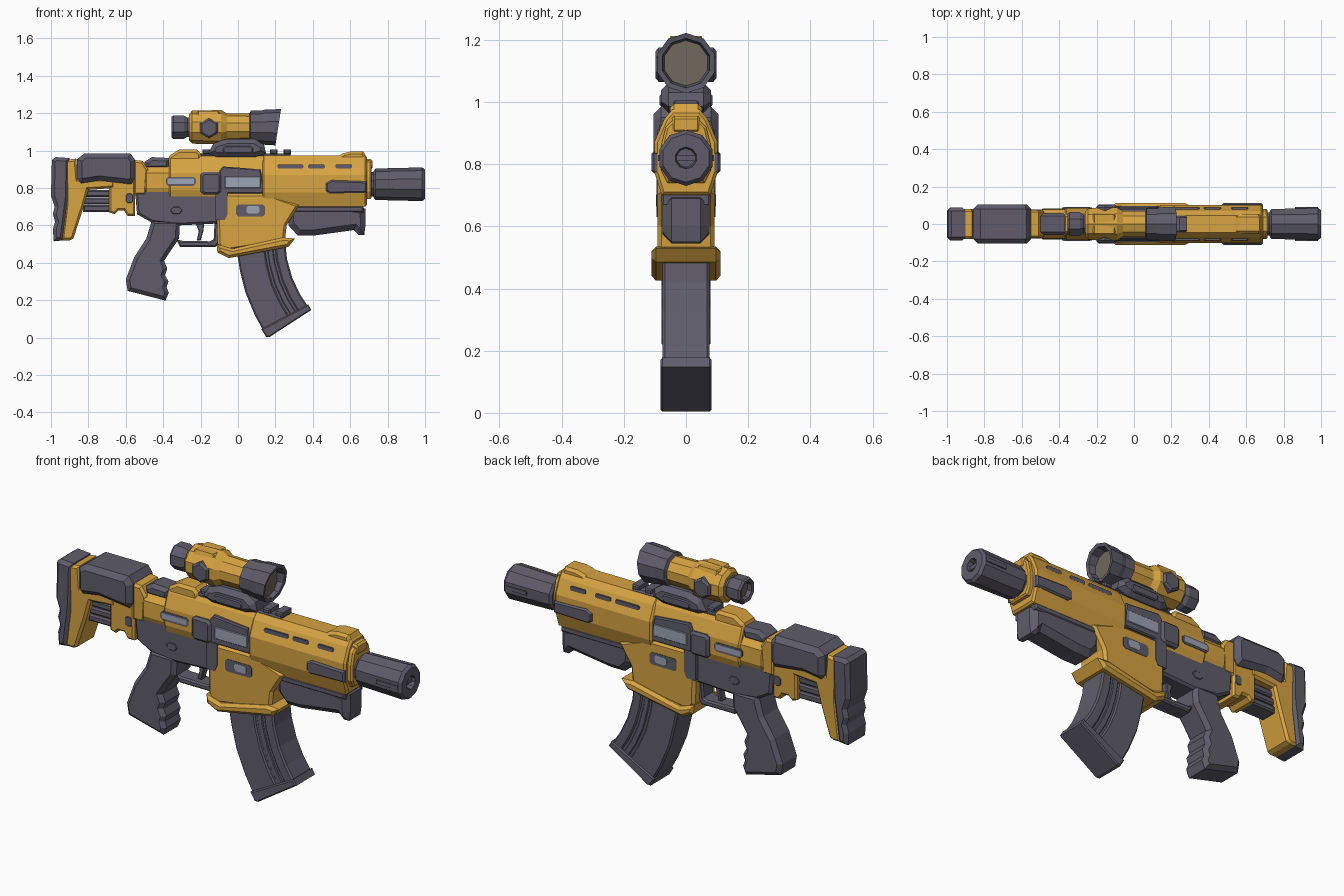
import bpy, bmesh, math

def material(name, rgb):
    m = bpy.data.materials.new(name)
    m.diffuse_color = (*rgb, 1)
    return m

YELLOW = material("mustard_yellow", (0.68, 0.37, 0.055))
DARK = material("slate_grey", (0.115, 0.108, 0.145))
LIGHT = material("light_steel", (0.33, 0.37, 0.46))
LENS = material("lens_brown", (0.165, 0.138, 0.11))

def finish(name, bm, mat):
    bmesh.ops.recalc_face_normals(bm, faces=bm.faces[:])
    me = bpy.data.meshes.new(name)
    bm.to_mesh(me)
    bm.free()
    me.materials.append(mat)
    ob = bpy.data.objects.new(name, me)
    bpy.context.collection.objects.link(ob)
    return ob

def solid(name, pts, a, b, mat, bevel=0.0, axis='y'):
    """Extrude a profile (xz along y, or yz along x) from a to b, chamfering the cap rims."""
    bm = bmesh.new()
    place = (lambda u, v, w: (u, w, v)) if axis == 'y' else (lambda u, v, w: (w, u, v))
    r0 = [bm.verts.new(place(u, v, a)) for u, v in pts]
    r1 = [bm.verts.new(place(u, v, b)) for u, v in pts]
    n = len(pts)
    caps = [bm.faces.new(r0[::-1]), bm.faces.new(r1)]
    for i in range(n):
        bm.faces.new((r0[i], r0[(i + 1) % n], r1[(i + 1) % n], r1[i]))
    bmesh.ops.recalc_face_normals(bm, faces=bm.faces[:])
    if bevel:
        edges = list({e for f in caps for e in f.edges})
        bmesh.ops.bevel(bm, geom=edges, offset=bevel, segments=1, affect='EDGES', clamp_overlap=False)
    return finish(name, bm, mat)

def slab(name, pts, half, mat, bevel=0.0):
    return solid(name, pts, -half, half, mat, bevel)

def rect(x0, x1, z0, z1, c=0.0):
    """Rectangle with cut corners."""
    if not c:
        return [(x0, z0), (x1, z0), (x1, z1), (x0, z1)]
    return [(x0 + c, z0), (x1 - c, z0), (x1, z0 + c), (x1, z1 - c),
            (x1 - c, z1), (x0 + c, z1), (x0, z1 - c), (x0, z0 + c)]

def ring_pts(cx, cz, r, n):
    return [(cx + r * math.cos(2 * math.pi * (i + .5) / n),
             cz + r * math.sin(2 * math.pi * (i + .5) / n)) for i in range(n)]

def lathe(name, rings, cz, n, mat):
    """Loft rings of (x, radius, slant) along x around height cz."""
    bm = bmesh.new()
    loops = []
    for x, r, slant in rings:
        loops.append([bm.verts.new((x + slant * (v - cz) / r, u, v)) for u, v in ring_pts(0, cz, r, n)])
    for p, q in zip(loops, loops[1:]):
        for i in range(n):
            bm.faces.new((p[i], p[(i + 1) % n], q[(i + 1) % n], q[i]))
    bm.faces.new(loops[0][::-1])
    bm.faces.new(loops[-1])
    return finish(name, bm, mat)

def sym(half):
    """Mirror a half cross-section (y, z), listed top to bottom."""
    return half + [(-y, z) for y, z in reversed(half)]

# --- Stock
slab("butt_pad", [(-.995, .95), (-.975, .965), (-.90, .96), (-.905, .75), (-.935, .52), (-.985, .515),
                  (-.99, .58), (-.978, .62), (-.99, .66), (-.98, .70), (-1, .76)], .088, DARK, .018)
slab("stock_frame", [(-.925, .95), (-.865, .957), (-.855, .85), (-.66, .85), (-.66, .80), (-.80, .79),
                     (-.825, .70), (-.88, .53), (-.90, .52), (-.945, .52), (-.92, .72)], .08, YELLOW, .012)
slab("cheek_pad", [(-.86, .85), (-.84, .825), (-.74, .84), (-.57, .82), (-.55, .85), (-.55, .95),
                   (-.575, .985), (-.82, .985), (-.86, .955)], .105, DARK, .025)
for i, z in enumerate((.69, .73, .77)):
    slab(f"stock_rod_{i}", rect(-.83, -.66, z - .018, z + .018), .05, DARK, .008)
slab("stock_clamp", [(-.69, .85), (-.69, .67), (-.66, .66), (-.64, .68), (-.61, .68), (-.59, .65),
                     (-.55, .65), (-.55, .85)], .075, YELLOW, .01)
slab("stock_latch", rect(-.60, -.56, .72, .77, .01), .078, DARK, .003)
slab("rear_collar", [(-.56, .76), (-.49, .76), (-.48, .90), (-.51, .945), (-.56, .95)], .076, YELLOW, .012)

# --- Receiver
slab("lower_receiver", [(-.55, .78), (-.54, .66), (-.46, .615), (-.32, .60), (-.11, .61), (-.09, .64),
                        (-.09, .80), (-.5, .80)], .073, DARK, .012)
slab("receiver_bolt", rect(-.36, -.30, .66, .70, .015), .077, DARK, .003)
solid("upper_rear", sym([(.05, .915), (.078, .88), (.082, .80), (.068, .765)]), -.50, -.36, YELLOW, .01, 'x')
solid("upper_receiver", sym([(.045, .97), (.06, .95), (.086, .88), (.086, .79), (.07, .745)]),
      -.37, .20, YELLOW, .008, 'x')
slab("charging_cover", [(-.50, .90), (-.37, .90), (-.36, .96), (-.46, .965), (-.50, .94)], .06, DARK, .018)
slab("rear_hump", [(-.385, .93), (-.19, .93), (-.20, .985), (-.22, 1.005), (-.315, 1.005), (-.365, .975)],
     .055, YELLOW, .014)
slab("rear_slot_frame", rect(-.385, -.225, .812, .86, .012), .0885, DARK)
slab("rear_slot", rect(-.378, -.235, .822, .852), .0905, LIGHT)
slab("port_frame", [(-.10, .77), (.13, .77), (.14, .80), (.12, .90), (-.08, .915), (-.10, .89)], .092, DARK, .006)
slab("port_block", rect(-.20, -.09, .765, .885, .015), .104, DARK, .012)
slab("port_bolt", rect(-.07, .12, .80, .862), .096, LIGHT, .003)

# --- Handguard
solid("handguard", sym([(.045, .975), (.07, .945), (.102, .87), (.102, .775), (.078, .70)]),
      .13, .69, YELLOW, .01, 'x')
slab("handguard_front_ridge", [(.50, .95), (.56, .985), (.60, .995), (.67, .995), (.69, .96), (.69, .93)],
     .052, YELLOW, .014)
for i, (a, b) in enumerate(((.21, .35), (.375, .465), (.52, .61))):
    slab(f"vent_slot_{i}", rect(a, b, .905, .926, .006), .0875, DARK)
slab("side_grip_plate", [(.47, .785), (.49, .77), (.69, .775), (.69, .835), (.50, .842), (.47, .825)],
     .111, DARK, .008)
solid("front_cap", sym([(.035, .95), (.065, .92), (.08, .86), (.08, .78), (.06, .74)]),
      .67, .715, YELLOW, .008, 'x')
slab("front_cap_top", rect(.68, .72, .90, .955, .01), .045, YELLOW, .008)

# --- Barrel and muzzle
lathe("barrel_neck", [(.68, .066, 0), (.74, .066, 0)], .82, 10, DARK)
lathe("muzzle", [(.725, .07, 0), (.735, .084, 0), (.985, .09, 0), (1.0, .078, 0), (1.0, .035, 0),
                 (.97, .03, 0)], .82, 10, DARK)
slab("muzzle_side_rib", rect(.86, .985, .81, .83), .09, DARK)

# --- Foregrip under the handguard
slab("foregrip", [(.26, .705), (.27, .60), (.32, .545), (.40, .545), (.62, .575), (.645, .55), (.675, .55),
                  (.682, .60), (.682, .69), (.60, .705)], .076, DARK, .03)
slab("foregrip_rail", rect(.28, .67, .67, .705), .08, DARK, .008)

# --- Magazine well
slab("magazine_well", [(-.115, .77), (-.11, .50), (-.08, .46), (.25, .51), (.26, .60), (.31, .68),
                       (.33, .71), (.16, .77)], .092, YELLOW, .014)
slab("magazine_well_lip", [(-.115, .50), (-.11, .455), (-.05, .425), (.27, .485), (.305, .53), (.24, .535),
                           (-.03, .475)], .111, YELLOW, .015)
slab("well_rear_plate", [(-.12, .63), (-.07, .63), (-.055, .66), (-.055, .775), (-.12, .775)], .0945, DARK)
slab("well_window", rect(-.01, .145, .648, .712, .012), .0945, DARK)
slab("well_window_pin", rect(.045, .115, .663, .703, .01), .0965, LIGHT)

# --- Magazine: curved back and front edges, strips lofted between them
BACK = [(-.01, .48), (.01, .36), (.04, .24), (.09, .12), (.145, .02)]
FRONT = [(.25, .53), (.262, .42), (.29, .32), (.33, .235), (.385, .15)]

def mag_strip(name, t0, t1, half, bevel):
    at = lambda t: [(p[0] + (q[0] - p[0]) * t, p[1] + (q[1] - p[1]) * t) for p, q in zip(BACK, FRONT)]
    slab(name, at(t0) + at(t1)[::-1], half, DARK, bevel)

mag_strip("magazine_core", .02, .98, .069, .004)
mag_strip("magazine_rear_side", 0, .58, .076, .008)
mag_strip("magazine_rib", .62, .74, .074, .004)
mag_strip("magazine_front_side", .78, 1, .076, .008)
slab("magazine_base", [(.125, .045), (.375, .178), (.392, .148), (.17, .004), (.15, .004)], .082, DARK, .006)

# --- Pistol grip and trigger
slab("pistol_grip", [(-.46, .63), (-.31, .63), (-.315, .53), (-.36, .465), (-.395, .41), (-.378, .37),
                     (-.390, .335), (-.372, .30), (-.382, .27), (-.370, .24), (-.388, .198), (-.59, .25),
                     (-.60, .31), (-.555, .43), (-.49, .53)], .078, DARK, .02)
slab("trigger_guard", [(-.33, .525), (-.31, .485), (-.12, .485), (-.10, .51), (-.10, .62), (-.125, .62),
                       (-.13, .525), (-.15, .515), (-.30, .518)], .045, DARK, .008)
slab("trigger", [(-.23, .62), (-.18, .62), (-.185, .57), (-.20, .52), (-.22, .52), (-.21, .57)],
     .02, DARK, .004)

# --- Scope rail and mount
slab("scope_rail", rect(-.20, .28, .955, .985), .045, DARK, .008)
for i in range(7):
    x = -.19 + i * .072
    slab(f"rail_tooth_{i}", rect(x, x + .042, .98, 1.005), .042, DARK, .006)
slab("scope_mount", [(-.16, .985), (-.13, 1.04), (-.06, 1.062), (.09, 1.062), (.14, 1.03), (.15, .985),
                     (.09, .965), (-.11, .965)], .08, DARK, .024)
slab("mount_screw_plate", rect(-.08, .08, .985, 1.025, .012), .085, DARK, .005)

# --- Scope
SZ = 1.125
lathe("eyepiece", [(-.25, .06, 0), (-.27, .055, 0), (-.29, .068, 0), (-.345, .068, 0), (-.355, .06, 0),
                   (-.35, .045, 0), (-.325, .042, 0)], SZ, 8, DARK)
lathe("eyepiece_lens", [(-.328, .042, 0), (-.32, .042, 0)], SZ, 8, LENS)
lathe("scope_body", [(-.262, .07, 0), (-.245, .088, 0), (-.09, .092, 0), (-.06, .074, 0), (.07, .072, 0)],
      SZ, 10, YELLOW)
solid("scope_turret_cap", [(-.065, 1.17), (.065, 1.17), (.05, 1.212), (-.05, 1.212)], -.22, -.10,
      YELLOW, .008, 'x')
slab("scope_knobs", ring_pts(-.155, 1.12, .055, 6), .098, DARK, .01)
lathe("objective", [(.06, .07, 0), (.068, .088, 0), (.12, .088, 0), (.145, .094, 0), (.215, .097, .015),
                    (.212, .08, .013), (.17, .072, 0)], SZ, 10, DARK)
lathe("objective_lens", [(.165, .073, 0), (.178, .073, 0)], SZ, 10, LENS)
